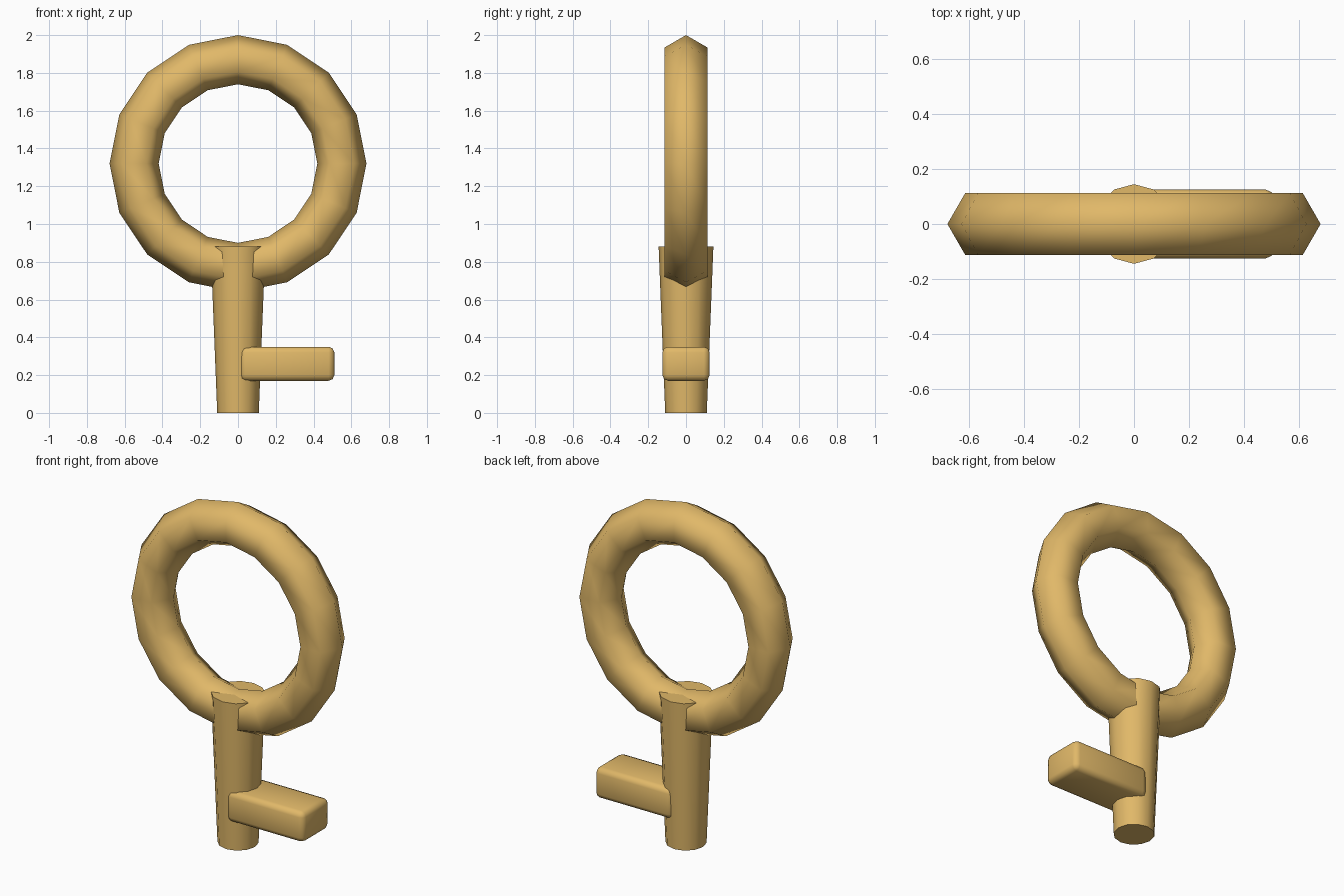
import bpy
from math import pi, radians

if "Cube" in bpy.data.objects:
    bpy.data.objects.remove(bpy.data.objects["Cube"])

gold = bpy.data.materials.new("gold")
gold.diffuse_color = (0.75, 0.48, 0.14, 1)
gold.use_nodes = True
gold.node_tree.nodes["Principled BSDF"].inputs["Base Color"].default_value = gold.diffuse_color


def finish(name, angle):
    ob = bpy.context.object
    ob.name = name
    ob.data.materials.append(gold)
    bpy.ops.object.shade_smooth_by_angle(angle=radians(angle))
    return ob


# Ring handle: hexagonal section, 16 segments, standing upright
bpy.ops.mesh.primitive_torus_add(major_segments=16, minor_segments=6,
                                 major_radius=0.55, minor_radius=0.13,
                                 location=(0, 0, 1.32), rotation=(pi / 2, 0, 0))
finish("ring_handle", 80)

# Tapered shaft
bpy.ops.mesh.primitive_cone_add(vertices=12, radius1=0.11, radius2=0.145,
                                depth=0.88, location=(0, 0, 0.44))
finish("shaft", 40)

# Key bit: rounded block to the right of the shaft
bpy.ops.mesh.primitive_cube_add(size=1, location=(0.26, 0, 0.26))
bit = bpy.context.object
bit.scale = (0.5, 0.25, 0.18)
bpy.ops.object.transform_apply(location=False, rotation=False, scale=True)
bevel = bit.modifiers.new("rounded_edges", 'BEVEL')
bevel.width = 0.03
bevel.segments = 2
bpy.ops.object.modifier_apply(modifier=bevel.name)
finish("key_bit", 50)
